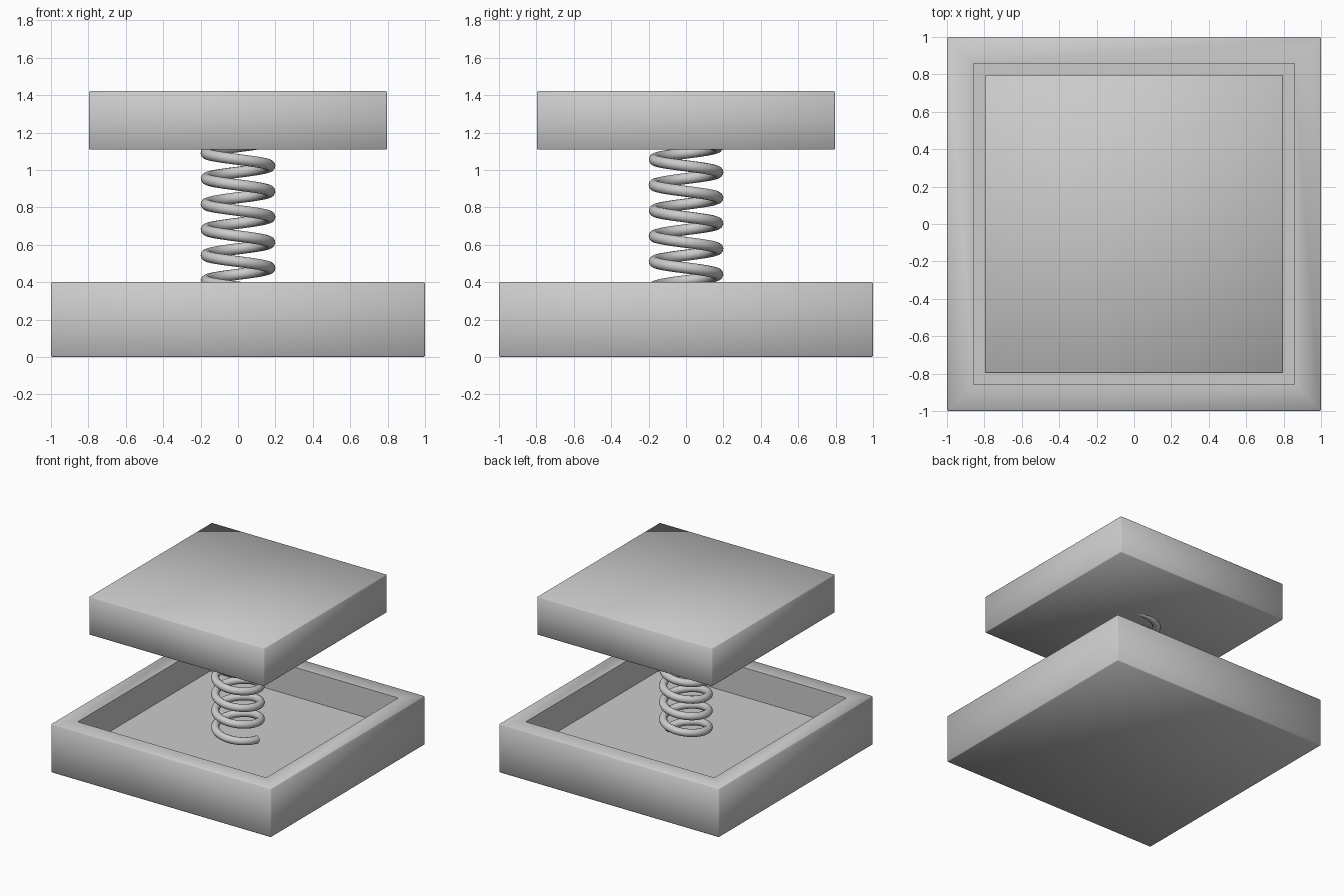
import bpy, bmesh, math

if "Cube" in bpy.data.objects:
    bpy.data.objects.remove(bpy.data.objects["Cube"])

BEVEL = 0.006


def slab(name, half, z0, z1, opening=None, floor=None):
    """Square block with softened outer edges and an optional square recess on top."""
    bm = bmesh.new()
    bmesh.ops.create_cube(bm, size=2)
    for v in bm.verts:
        v.co.x *= half
        v.co.y *= half
        v.co.z = z1 if v.co.z > 0 else z0
    bmesh.ops.bevel(bm, geom=bm.edges[:], offset=BEVEL, segments=1,
                    profile=0.5, affect='EDGES')
    if opening:
        bm.normal_update()
        top = max((f for f in bm.faces if f.normal.z > 0.99),
                  key=lambda f: f.calc_area())
        bmesh.ops.inset_region(bm, faces=[top], thickness=half - BEVEL - opening)
        ext = bmesh.ops.extrude_discrete_faces(bm, faces=[top])
        for v in ext['faces'][0].verts:
            v.co.z = floor
    bmesh.ops.recalc_face_normals(bm, faces=bm.faces[:])
    mesh = bpy.data.meshes.new(name)
    bm.to_mesh(mesh)
    bm.free()
    obj = bpy.data.objects.new(name, mesh)
    bpy.context.collection.objects.link(obj)
    smooth(obj, 50)
    return obj


def smooth(obj, degrees):
    bpy.ops.object.select_all(action='DESELECT')
    obj.select_set(True)
    bpy.context.view_layer.objects.active = obj
    bpy.ops.object.shade_smooth_by_angle(angle=math.radians(degrees))


# Hollow base tray and floating plate
slab("base_tray", 1.0, 0.0, 0.4, opening=0.8, floor=0.16)
slab("top_plate", 0.797, 1.108, 1.422)

# Coil spring, starting on the +x side and winding clockwise upward
radius, wire, pitch, turns, start, steps = 0.17, 0.03, 0.1365, 7, 0.203, 40
curve = bpy.data.curves.new("coil_spring", 'CURVE')
curve.dimensions = '3D'
curve.bevel_depth = wire
curve.bevel_resolution = 4
curve.use_fill_caps = True
spline = curve.splines.new('POLY')
count = turns * steps + 1
spline.points.add(count - 1)
for i in range(count):
    t = i / steps
    a = -2 * math.pi * t
    spline.points[i].co = (radius * math.cos(a), radius * math.sin(a),
                           start + pitch * t, 1)
spring = bpy.data.objects.new("coil_spring", curve)
bpy.context.collection.objects.link(spring)
bpy.ops.object.select_all(action='DESELECT')
spring.select_set(True)
bpy.context.view_layer.objects.active = spring
bpy.ops.object.convert(target='MESH')
smooth(bpy.context.view_layer.objects.active, 40)
